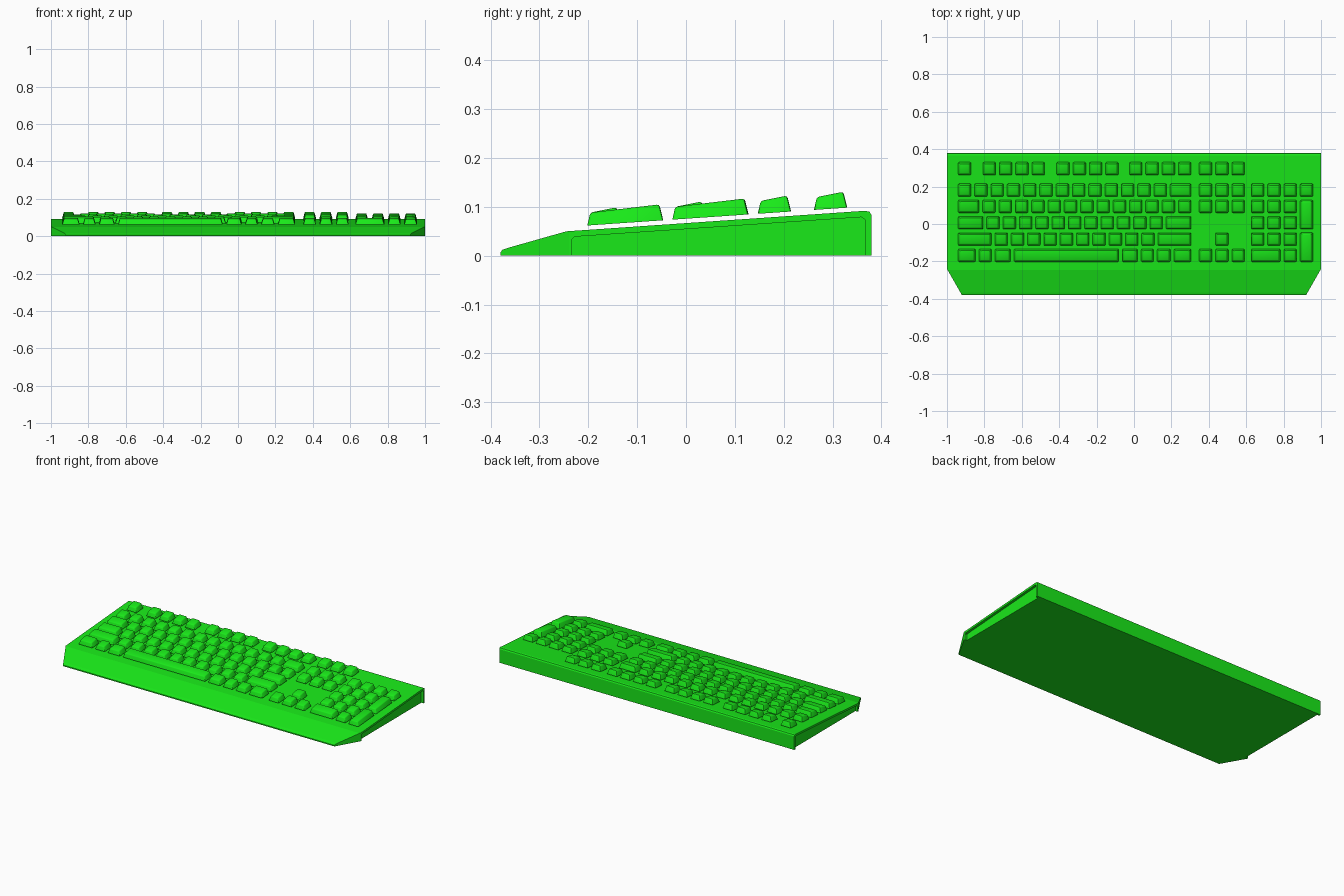
import bpy, bmesh
from mathutils import Vector

if "Cube" in bpy.data.objects:
    bpy.data.objects.remove(bpy.data.objects["Cube"])

green = bpy.data.materials.new("green_plastic")
green.diffuse_color = (0.01, 0.82, 0.01, 1)
green.use_nodes = True
green.node_tree.nodes["Principled BSDF"].inputs["Base Color"].default_value = green.diffuse_color


def finish(name, bm, smooth=None):
    bmesh.ops.recalc_face_normals(bm, faces=bm.faces)
    me = bpy.data.meshes.new(name)
    bm.to_mesh(me)
    bm.free()
    ob = bpy.data.objects.new(name, me)
    bpy.context.collection.objects.link(ob)
    me.materials.append(green)
    bpy.ops.object.select_all(action='DESELECT')
    ob.select_set(True)
    bpy.context.view_layer.objects.active = ob
    if smooth:
        bpy.ops.object.shade_smooth_by_angle(angle=smooth)
    return ob


def prism(bm, profile, x0, x1):
    """Extrude a (y, z) side profile from x0 to x1."""
    f = bm.faces.new([bm.verts.new((x0, y, z)) for y, z in profile])
    ext = bmesh.ops.extrude_face_region(bm, geom=[f])
    bmesh.ops.translate(bm, vec=(x1 - x0, 0, 0),
                        verts=[v for v in ext["geom"] if isinstance(v, bmesh.types.BMVert)])


# wedge-shaped case with palm rest, front corners trimmed
bm = bmesh.new()
prism(bm, [(-0.38, 0), (-0.38, 0.007), (-0.376, 0.012), (-0.365, 0.016), (-0.245, 0.050),
           (0.366, 0.092), (0.376, 0.090), (0.38, 0.083), (0.38, 0)], -1, 1)
for s in (-1, 1):
    bmesh.ops.bisect_plane(bm, geom=bm.verts[:] + bm.edges[:] + bm.faces[:],
                           plane_co=(s, -0.24, 0), plane_no=(s * 0.14, -0.08, 0),
                           clear_outer=True)
    bmesh.ops.holes_fill(bm, edges=[e for e in bm.edges if e.is_boundary])
case = finish("keyboard_case", bm)

# shallow recess in both ends of the case
bm = bmesh.new()
recess = [(-0.233, -0.02), (-0.233, 0.034), (-0.228, 0.039), (0.359, 0.079),
          (0.367, 0.074), (0.367, -0.02)]
for s in (-1, 1):
    prism(bm, recess, s * 0.985, s * 1.05)
cutter = finish("recess_cutter", bm)
cutter.hide_render = True
mod = case.modifiers.new("recess", 'BOOLEAN')
mod.operation, mod.solver, mod.object = 'DIFFERENCE', 'EXACT', cutter
bpy.context.view_layer.objects.active = case
bpy.ops.object.modifier_apply(modifier="recess")
bpy.data.objects.remove(cutter)

# key layout: U is the key pitch, positions are in key units from the left
U, GAP, X0 = 0.0872, 0.019, -0.94


def deck(y):
    return 0.05 + (y + 0.245) * 0.0687


def key(bm, start, width, y0, rows=1):
    """Tapered keycap floating just above the sloped deck."""
    xa, xb = X0 + start * U, X0 + (start + width) * U - GAP
    y1 = y0 + rows * U - GAP
    ring = []
    for t, ya, yb, ha, hb in ((0, y0, y1, 0.009, 0.009),
                              (0.009, y0 + 0.006, y1 - 0.008, 0.035, 0.042)):
        ring.append([bm.verts.new((x, y, deck(y) + h)) for x, y, h in
                     ((xa + t, ya, ha), (xb - t, ya, ha), (xb - t, yb, hb), (xa + t, yb, hb))])
    lo, hi = ring
    bm.faces.new(lo[::-1])
    bm.faces.new(hi)
    for i in range(4):
        j = (i + 1) % 4
        bm.faces.new((lo[i], lo[j], hi[j], hi[i]))


def run(start, count):
    return [(start + i, 1) for i in range(count)]


def spans(*edges):
    return [(a, b - a) for a, b in zip(edges, edges[1:])]


END, NAV, PAD = 14.5, 14.78, 17.97
rows = {
    "function_keys": (0.262, run(0, 1) + run(1.52, 4) + run(6.04, 4) + run(10.5, 4) + run(NAV, 3)),
    "number_row_keys": (0.147, run(0, 13) + spans(13, END) + run(NAV, 3) + run(PAD, 4)),
    "upper_letter_keys": (0.060, spans(0, 1.5) + run(1.5, 12) + spans(13.5, END)
                          + run(NAV, 3) + run(PAD, 3)),
    "home_row_keys": (-0.028, spans(0, 1.75) + run(1.75, 11) + spans(12.75, END) + run(PAD, 3)),
    "lower_letter_keys": (-0.115, spans(0, 2.25) + run(2.25, 10) + spans(12.25, END)
                          + run(NAV + 1, 1) + run(PAD, 3)),
    "space_bar_row_keys": (-0.202, spans(0, 1.28, 2.26, 3.43, 10.06, 11.22, 12.2, 13.23, END)
                           + run(NAV, 3) + spans(PAD, PAD + 2, PAD + 3)),
}


def finish_keys(name, bm):
    # round the upper and upright edges of every keycap
    bm.normal_update()
    edges = [e for e in bm.edges if not any(f.normal.z < -0.8 for f in e.link_faces)]
    bmesh.ops.bevel(bm, geom=edges, offset=0.005, segments=2, profile=0.5, affect='EDGES')
    finish(name, bm, 0.7)


for name, (y, keys) in rows.items():
    bm = bmesh.new()
    for start, width in keys:
        key(bm, start, width, y)
    finish_keys(name, bm)

# double-height keys on the number pad
bm = bmesh.new()
for y in (-0.028, -0.202):
    key(bm, PAD + 3, 1, y, rows=2)
finish_keys("tall_pad_keys", bm)
